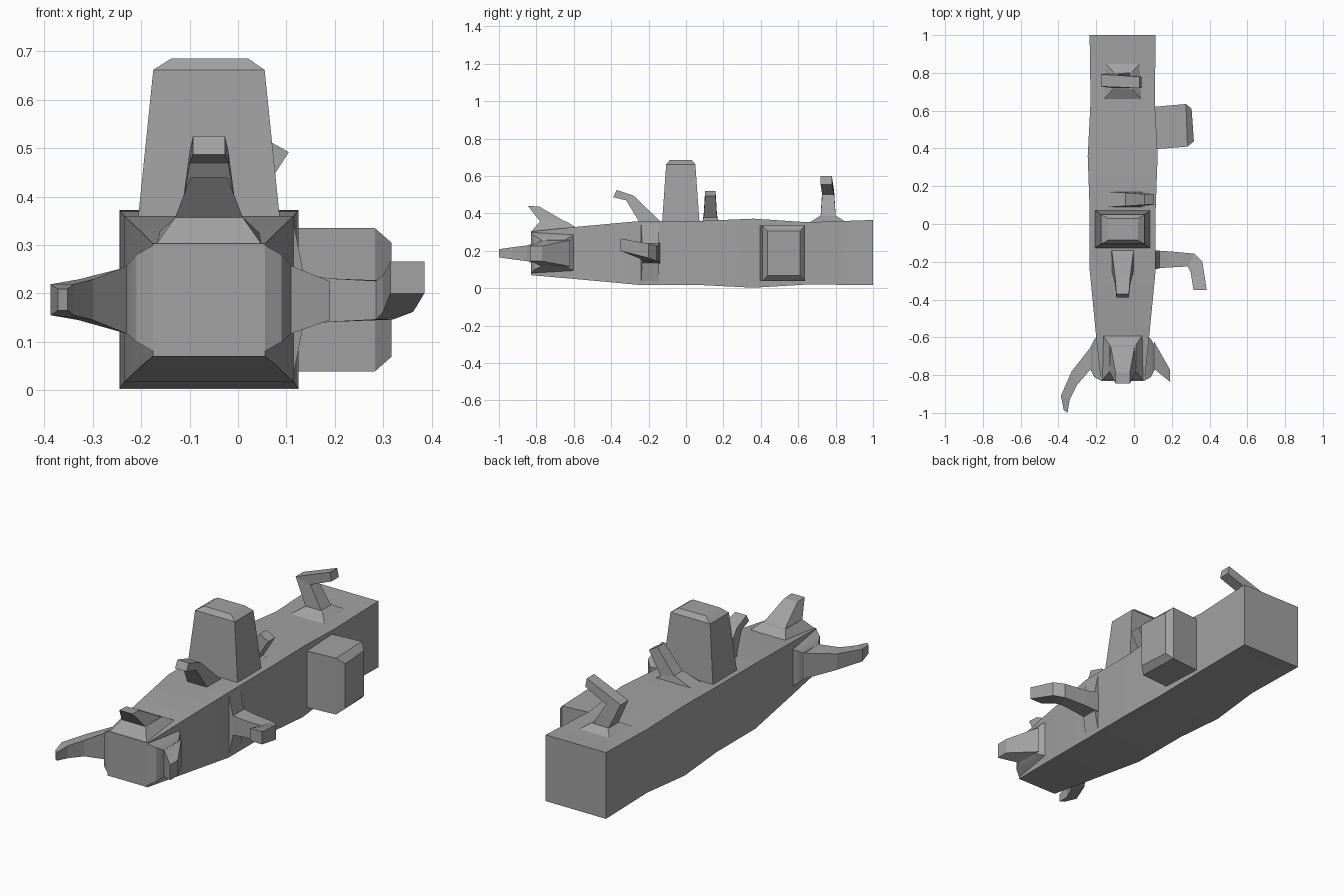
import bpy
import bmesh
from mathutils import Vector

cube = bpy.data.objects.get("Cube")
if cube:
    bpy.data.objects.remove(cube, do_unlink=True)

# One plain grey for the whole model
grey = bpy.data.materials.new("plain grey")
grey.use_nodes = True
colour = (0.36, 0.36, 0.36, 1)
grey.diffuse_color = colour
grey.node_tree.nodes["Principled BSDF"].inputs["Base Color"].default_value = colour


def place(plane, point, depth):
    """Turn a point in the named plane plus a depth across it into 3D."""
    spot = dict(zip(plane, point))
    return Vector([spot.get(axis, depth) for axis in "xyz"])


def loft(name, plane, sections, smooth=False):
    """Join four-sided sections: edge start, edge end, middle depth, half width."""
    bm = bmesh.new()
    rings = []
    for start, end, middle, half in sections:
        corners = [(start, -half), (end, -half), (end, half), (start, half)]
        rings.append([bm.verts.new(place(plane, p, middle + d)) for p, d in corners])
    for ring, following in zip(rings, rings[1:]):
        for i in range(4):
            j = (i + 1) % 4
            bm.faces.new((ring[i], ring[j], following[j], following[i]))
    bm.faces.new(rings[0])
    bm.faces.new(rings[-1])
    bmesh.ops.recalc_face_normals(bm, faces=bm.faces)
    mesh = bpy.data.meshes.new(name)
    bm.to_mesh(mesh)
    bm.free()
    mesh.materials.append(grey)
    obj = bpy.data.objects.new(name, mesh)
    bpy.context.collection.objects.link(obj)
    if smooth:
        bpy.ops.object.select_all(action="DESELECT")
        obj.select_set(True)
        bpy.context.view_layer.objects.active = obj
        bpy.ops.object.shade_smooth_by_angle()
    return obj


def upright(y, low, high, middle, half):
    """A body section standing across the length of the hull."""
    return ((y, low), (y, high), middle, half)


centre = -0.06

# Long square hull
loft("hull", "yz", [
    upright(-.83, .07, .303, centre, .116),
    upright(-.6, .05, .327, centre, .14),
    upright(-.24, .017, .36, centre, .175),
    upright(.08, .017, .36, centre, .175),
    upright(.36, .003, .372, centre, .185),
    upright(.65, .02, .353, centre, .17),
    upright(1, .017, .365, centre, .175),
], smooth=True)

# Swellings that carry the three nose limbs
for side, name in ((-1, "right_nose_swelling"), (1, "left_nose_swelling")):
    inner, outer = centre + side * .115, centre + side * .17
    loft(name, "xy", [
        ((inner, -.83), (inner, -.58), .19, .11),
        ((centre + side * .15, -.81), (centre + side * .15, -.61), .19, .09),
        ((outer, -.77), (outer, -.65), .187, .07),
    ], smooth=True)
loft("top_nose_swelling", "yz", [
    ((-.83, .3), (-.58, .32), centre, .11),
    ((-.78, .357), (-.64, .357), centre, .07),
], smooth=True)

# Nose limbs: a long bent spike, a short spike and a top fin
loft("right_nose_spike", "xy", [
    ((-.23, -.77), (-.22, -.64), .187, .07),
    ((-.3, -.85), (-.33, -.78), .187, .042),
    ((-.34, -.93), (-.387, -.91), .187, .032),
    ((-.352, -1), (-.372, -.985), .187, .022),
])
loft("left_nose_spike", "xy", [
    ((.11, -.77), (.105, -.62), .187, .07),
    ((.19, -.835), (.19, -.77), .185, .04),
])
loft("top_nose_fin", "yz", [
    ((-.78, .357), (-.61, .335), centre, .07),
    ((-.845, .44), (-.785, .437), centre, .038),
])

# Forward-leaning horn in front of the tower
loft("front_horn", "yz", [
    ((-.25, .355), (-.14, .36), centre, .058),
    ((-.32, .47), (-.28, .495), centre, .04),
    ((-.39, .487), (-.37, .525), centre, .033),
])

# Tapered tower with a chamfered top
tower_middle = -.028
loft("tower", "xz", [
    ((-.207, .35), (.087, .35), tower_middle, .1),
    ((-.175, .662), (.055, .662), tower_middle, .078),
    ((-.137, .686), (.02, .686), tower_middle, .058),
])

# Leaning slab behind the tower
loft("leaning_slab_base", "xz", [
    ((-.17, .355), (.07, .355), .13, .042),
    ((-.05, .4), (.02, .385), .13, .035),
])
loft("leaning_slab", "xz", [
    ((-.07, .37), (.02, .36), .13, .037),
    ((.055, .52), (.105, .492), .13, .028),
])

# Zigzag horn near the stern
loft("rear_horn_base", "xz", [
    ((-.16, .352), (.04, .352), .76, .1),
    ((-.11, .385), (-.01, .385), .76, .045),
])
loft("rear_horn", "xz", [
    ((-.1, .36), (-.005, .36), .76, .042),
    ((-.175, .52), (-.09, .5), .76, .032),
    ((.03, .6), (.04, .555), .75, .03),
])

# Bent arm on the left flank, with its flared root
loft("left_arm_root", "xy", [
    ((.113, -.24), (.113, -.145), .19, .165),
    ((.135, -.235), (.135, -.145), .188, .055),
])
loft("left_arm", "xy", [
    ((.11, -.235), (.11, -.14), .188, .055),
    ((.19, -.23), (.19, -.145), .186, .045),
    ((.285, -.225), (.32, -.157), .186, .04),
    ((.3, -.255), (.362, -.2), .2, .038),
    ((.315, -.35), (.385, -.35), .233, .033),
])

# Chamfered box on the left flank
loft("left_box", "xy", [
    ((.1, .395), (.1, .62), .187, .148),
    ((.283, .41), (.275, .635), .187, .148),
    ((.317, .437), (.305, .61), .187, .118),
])
